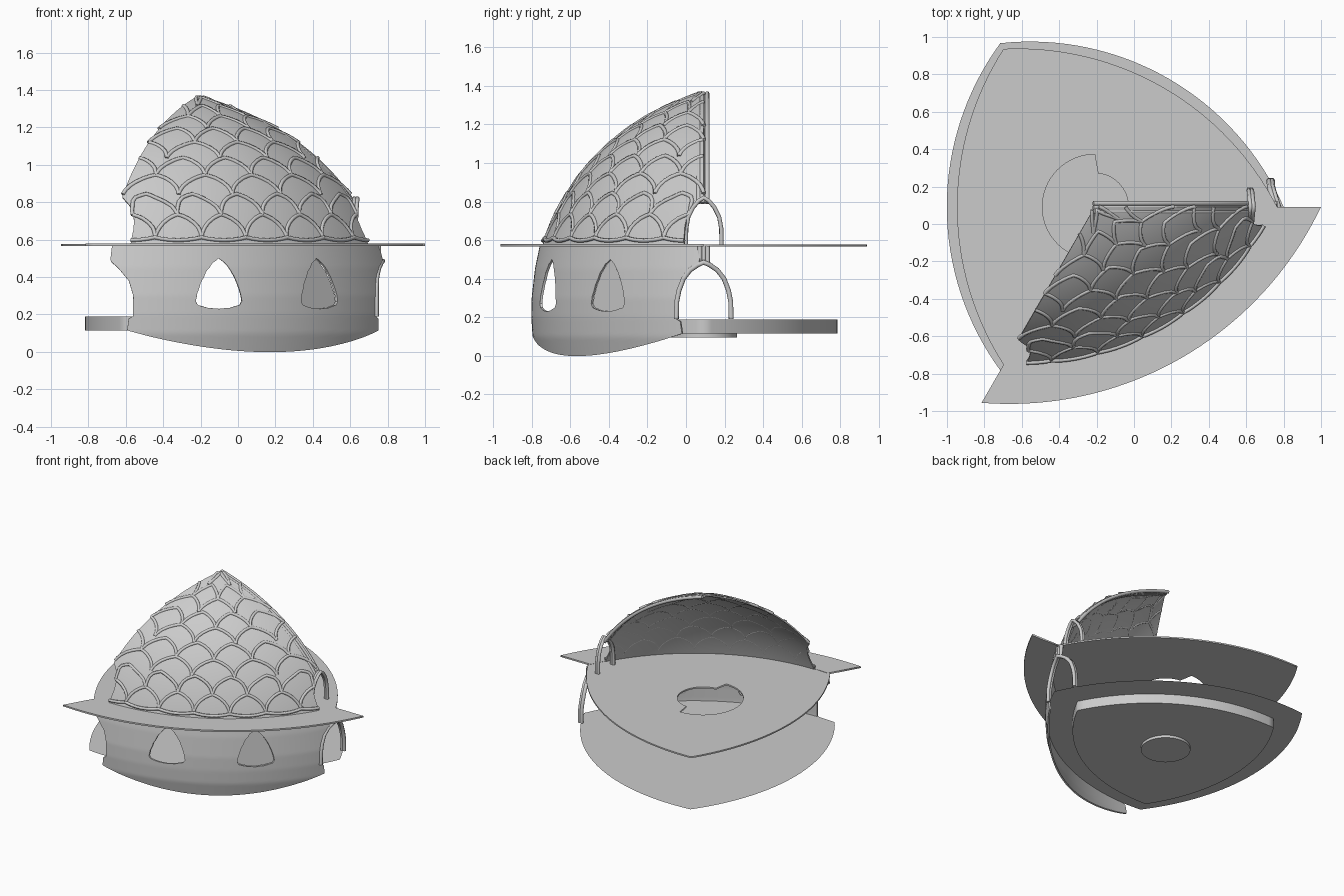
import bpy, math
from mathutils import Vector

if "Cube" in bpy.data.objects:
    bpy.data.objects.remove(bpy.data.objects["Cube"])

CX, CY = -0.21, 0.092           # centre of the three-lobed plan


# ---- plan geometry: one bulged side, pointing to 300 degrees ----
def side(k):
    h = k - 0.5
    rho = (0.75 + h * h) / (2 * h)
    return rho, math.asin(0.866 / rho)


def plan(phi, R, k=0.77, turn=0):
    rho, _ = side(k)
    u, v = R * rho * math.sin(phi), R * (k - rho + rho * math.cos(phi))
    a = math.radians(300 + turn)
    return (CX + v * math.cos(a) - u * math.sin(a), CY + v * math.sin(a) + u * math.cos(a))


def cut_phi(R, d, k=0.77):
    """arc angle at which the side is a distance d from its corner plane"""
    rho, hi = side(k)
    lo = 0
    for _ in range(30):
        m = (lo + hi) / 2
        u, v = R * rho * math.sin(m), R * (k - rho + rho * math.cos(m))
        if 0.866 * v - 0.5 * u > d:
            lo = m
        else:
            hi = m
    return lo


def interp(table, z):
    for (a, p), (b, q) in zip(table, table[1:]):
        if a <= z <= b:
            return p + (q - p) * (z - a) / (b - a)
    return table[0][1] if z < table[0][0] else table[-1][1]


def outline(R, k, n=32):
    _, m = side(k)
    return [plan(-m + 2 * m * i / n, R, k, t) for t in (0, 120, 240) for i in range(n)]


# ---- object helpers ----
def mesh_obj(name, verts, faces):
    me = bpy.data.meshes.new(name)
    me.from_pydata(verts, [], faces)
    ob = bpy.data.objects.new(name, me)
    bpy.context.collection.objects.link(ob)
    return ob


def grid(name, fn, rows, cols):
    verts = [fn(i / rows, -1 + 2 * j / cols) for i in range(rows + 1) for j in range(cols + 1)]
    w = cols + 1
    return mesh_obj(name, verts, [(i * w + j, i * w + j + 1, i * w + j + w + 1, i * w + j + w)
                                  for i in range(rows) for j in range(cols)])


def finish(ob):
    bpy.ops.object.select_all(action='DESELECT')
    ob.select_set(True)
    bpy.context.view_layer.objects.active = ob
    for m in list(ob.modifiers):
        bpy.ops.object.modifier_apply(modifier=m.name)
    bpy.ops.object.shade_smooth_by_angle(angle=math.radians(35))


def curve_obj(name, loops, dims, closed):
    cu = bpy.data.curves.new(name, 'CURVE')
    cu.dimensions = dims
    for pts in loops:
        sp = cu.splines.new('POLY')
        sp.points.add(len(pts) - 1)
        for p, q in zip(sp.points, pts):
            p.co = (q[0], q[1], q[2] if len(q) > 2 else 0, 1)
        sp.use_cyclic_u = closed
    ob = bpy.data.objects.new(name, cu)
    bpy.context.collection.objects.link(ob)
    return ob


def plate(name, loops, z0, z1):
    ob = curve_obj(name, loops, '2D', True)
    ob.data.fill_mode = 'BOTH'
    ob.data.extrude = (z1 - z0) / 2
    ob.location.z = (z0 + z1) / 2


def tubes(name, paths, rad):
    ob = curve_obj(name, paths, '3D', False)
    ob.data.bevel_depth = rad
    ob.data.bevel_resolution = 1
    ob.data.use_fill_caps = True


def circle(r_of, n=64):
    return [(CX + r_of(i / n) * math.cos(2 * math.pi * i / n),
             CY + r_of(i / n) * math.sin(2 * math.pi * i / n)) for i in range(n)]


# ---- floors ----
plate("lower_floor_sheet", [outline(1.01, 0.783)], 0.19, 0.19)
plate("lower_floor_slab", [outline(0.8, 0.76)], 0.115, 0.188)
plate("lower_floor_disc", [circle(lambda a: 0.172)], 0.095, 0.115)
stair = circle(lambda a: 0.28 if 0.25 <= a <= 0.75 else 0.18)
plate("upper_floor", [outline(0.975, 0.755), stair], 0.566, 0.577)

# eaves strip over one side
_, M = side(0.77)
ts = [-M + 2 * M * i / 40 for i in range(41)]
plate("eaves", [[plan(t, 1.21) for t in ts] + [plan(t, 0.955) for t in reversed(ts)]], 0.567, 0.579)

# ---- wall with half doorways at both ends ----
DOOR = [(0.115, 0.11), (0.185, 0.12), (0.19, 0.14), (0.30, 0.14), (0.38, 0.115), (0.45, 0.06),
        (0.485, 0.02), (0.57, 0.02)]
WALL_R = [(0, 0.98), (0.1, 1.012), (0.2, 1.02), (0.3, 1.018), (0.45, 0.998), (0.57, 0.97)]


def wall_pt(q, t):
    zb = 0.115 * t * t
    z = zb + (0.57 - zb) * q
    R = interp(WALL_R, z)
    ze = 0.115 + 0.455 * q
    return (*plan(t * cut_phi(R, interp(DOOR, ze)), R), z)


wall = grid("wall", wall_pt, 36, 64)
sol = wall.modifiers.new("thickness", 'SOLIDIFY')
sol.thickness = 0.012
sol.offset = 0

# windows: left one open, right one glazed
half = [(0, 0.5), (0.035, 0.475), (0.07, 0.43), (0.1, 0.37), (0.12, 0.31), (0.127, 0.27),
        (0.115, 0.25), (0.06, 0.235), (0, 0.23)]
shape = half + [(-s, z) for s, z in half[-2:0:-1]]
rho = side(0.77)[0]
n = len(shape)
for label, deg in (("left", -11.5), ("right", 11.5)):
    phi = math.radians(deg)
    rings = [[(*plan(phi + s / rho, R), z) for s, z in shape] for R in (0.85, 1.2)]
    cutter = mesh_obj(label + "_window_cutter", rings[0] + rings[1],
                      [tuple(range(n)), tuple(range(2 * n - 1, n - 1, -1))] +
                      [(i, n + i, n + (i + 1) % n, (i + 1) % n) for i in range(n)])
    cutter.hide_render = True
    cutter.hide_set(True)
    b = wall.modifiers.new(label, 'BOOLEAN')
    b.operation = 'DIFFERENCE'
    b.solver = 'EXACT'
    b.object = cutter
    if label == "right":
        mesh_obj("right_window_pane",
                 [(*plan(phi + s * 1.02 / rho, interp(WALL_R, z) - 0.012), z) for s, z in shape],
                 [tuple(range(n))])
finish(wall)

# ---- roof shell, half arches cut at the corners ----
ARCH = [(0.575, 0.1), (0.66, 0.098), (0.72, 0.085), (0.78, 0.05), (0.825, 0.0), (1.4, 0.0)]


def ridge(a):
    """radius and height along the corner ridge, a = 0 eaves .. 1 apex"""
    t = 1 - a
    return (2 * t * a * 0.70 + t * t * 0.95 + 0.004,
            a * a * 1.365 + 2 * t * a * 1.17 + t * t * 0.577)


def roof_pt(a, t, lift=0.0):
    R, z = ridge(a)
    d = min(interp(ARCH, z), R * 0.3)
    return (*plan(t * cut_phi(R, d), R + lift), z)


roof = grid("roof_shell", roof_pt, 44, 48)
roof.modifiers.new("thickness", 'SOLIDIFY').thickness = 0.01
roof.modifiers[0].offset = 0
finish(roof)

# raised scale rims
SCALE = [(-1, 0), (-0.96, 0.2), (-0.86, 0.42), (-0.68, 0.64), (-0.42, 0.84), (-0.2, 0.95), (0, 1.02)]
SCALE += [(-s, g) for s, g in SCALE[-2::-1]]
ROWS = 9
rims = []
for i, count in enumerate([6, 6, 5, 5, 4, 4, 3, 3, 2]):
    w = 1 / count
    for c in range(-count, count + 1):
        mid = (c + 0.5 * (i % 2)) * 2 * w
        foot = [(-1 + 0.25 * j, -0.12 + 0.12 * abs(-1 + 0.25 * j) ** 2) for j in range(9)]
        for path, lift in ((SCALE, 0.006), (foot, 0.012)):
            if path is foot and i > 0:
                continue
            pts = [roof_pt(min(0.995, 0.03 + (i + g) / ROWS * 0.96), mid + s * w, lift)
                   for s, g in path if abs(mid + s * w) <= 1.0]
            if len(pts) > 2:
                rims.append(pts)
tubes("roof_scale_rims", rims, 0.011)

# ---- ridge rib: three parallel strands ----
rib = []
for off in (-0.022, 0, 0.022):
    rib.append([(CX + ridge(a)[0] - 0.012, CY - 0.004 + off, ridge(a)[1] - 0.006)
                for a in [0.2 + 0.8 * i / 30 for i in range(31)]])
tubes("ridge_rib", rib, 0.013)


# ---- pointed arch frames at the right corner ----
def arch_frame(name, pts, xf, rad):
    full = [(-d, z) for d, z in pts] + [(d, z) for d, z in reversed(pts[:-1])]
    tubes(name, [[(xf(abs(d), z) + o, CY + d, z) for d, z in full] for o in (-0.012, 0.004)], rad)


arch_frame("door_frame", [(0.142, 0.19), (0.14, 0.28), (0.128, 0.34), (0.105, 0.4), (0.07, 0.445),
                          (0.03, 0.472), (0, 0.485)],
           lambda d, z: CX + interp(WALL_R, z) - 0.01 - 0.45 * d, 0.014)
arch_frame("roof_opening_frame", [(0.092, 0.577), (0.091, 0.66), (0.08, 0.72), (0.055, 0.77),
                                  (0.025, 0.805), (0, 0.82)],
           lambda d, z: 0.635 - 0.1 * d, 0.012)
tubes("door_stem", [[(0.757, CY + o, 0.48), (0.752, CY + o, 0.568)] for o in (-0.02, 0, 0.02)], 0.013)
